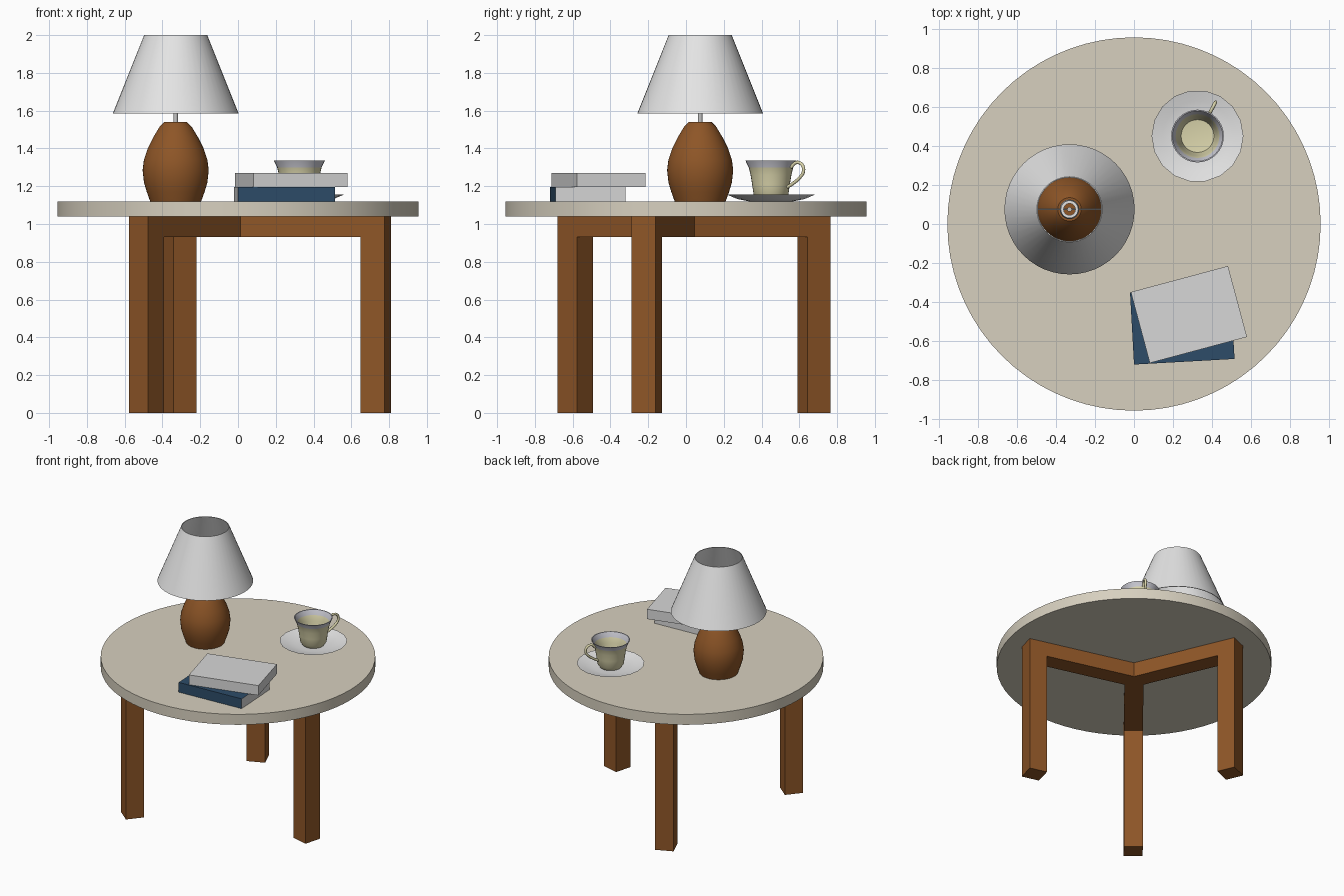
import bpy, bmesh
from math import sin, cos, pi, radians
from mathutils import Matrix, Vector

old = bpy.data.objects.get("Cube")
if old:
    bpy.data.objects.remove(old, do_unlink=True)


def material(name, r, g, b):
    m = bpy.data.materials.new(name)
    m.use_nodes = True
    m.diffuse_color = (r, g, b, 1)
    m.node_tree.nodes["Principled BSDF"].inputs["Base Color"].default_value = (r, g, b, 1)
    return m


stone = material("warm beige", .68, .63, .52)
wood = material("brown wood", .27, .092, .02)
white = material("white", .78, .78, .78)
paper = material("paper grey", .68, .68, .68)
navy = material("navy blue", .026, .072, .14)
cream = material("cream", .72, .68, .42)
band = material("pale lilac grey", .6, .6, .66)
metal = material("metal grey", .55, .55, .55)


def finish(name, bm, mats, smooth=True):
    bmesh.ops.recalc_face_normals(bm, faces=bm.faces[:])
    me = bpy.data.meshes.new(name)
    bm.to_mesh(me)
    bm.free()
    for m in mats:
        me.materials.append(m)
    ob = bpy.data.objects.new(name, me)
    bpy.context.collection.objects.link(ob)
    if smooth:
        bpy.ops.object.select_all(action='DESELECT')
        ob.select_set(True)
        bpy.context.view_layer.objects.active = ob
        bpy.ops.object.shade_smooth_by_angle(angle=radians(35))
    return ob


def lathe(name, profile, centre, mats, sides=48, closed=False):
    """Spin an (r, z) profile around a vertical axis."""
    bm = bmesh.new()
    verts = [bm.verts.new((centre[0] + r, centre[1], z)) for r, z in profile]
    pairs = list(zip(verts, verts[1:]))
    if closed:
        pairs.append((verts[-1], verts[0]))
    edges = [bm.edges.new(p) for p in pairs]
    bmesh.ops.spin(bm, geom=verts + edges, cent=(*centre, 0), axis=(0, 0, 1),
                   angle=2 * pi, steps=sides, use_merge=True)
    bmesh.ops.remove_doubles(bm, verts=bm.verts[:], dist=1e-4)
    return finish(name, bm, mats)


def tube(name, points, radius, mat):
    cu = bpy.data.curves.new(name, 'CURVE')
    cu.dimensions = '3D'
    cu.bevel_depth = radius
    cu.bevel_resolution = 2
    cu.resolution_u = 6
    cu.use_fill_caps = True
    sp = cu.splines.new('BEZIER')
    sp.bezier_points.add(len(points) - 1)
    for bp, p in zip(sp.bezier_points, points):
        bp.co = p
        bp.handle_left_type = bp.handle_right_type = 'AUTO'
    cu.materials.append(mat)
    ob = bpy.data.objects.new(name, cu)
    bpy.context.collection.objects.link(ob)


# Round table top
lathe("table_top", [(0, 1.04), (.955, 1.04), (.955, 1.12), (0, 1.12)], (0, 0), [stone], 72)

# Three legs, each an L-shaped profile of apron beam and post
hub = Vector((-.01, -.01, 0))
for name, angle, reach in (("right_back", 113.3, .814), ("left", -15, .832), ("right_front", 230.5, .813)):
    bm = bmesh.new()
    inner = reach - .132
    outline = [(0, .93), (inner, .93), (inner, 0), (reach, 0), (reach, 1.04), (0, 1.04)]
    face = bm.faces.new([bm.verts.new((r, -.066, z)) for r, z in outline])
    ext = bmesh.ops.extrude_face_region(bm, geom=[face])
    moved = [g for g in ext["geom"] if isinstance(g, bmesh.types.BMVert)]
    bmesh.ops.translate(bm, verts=moved, vec=(0, .132, 0))
    bm.transform(Matrix.Translation(hub) @ Matrix.Rotation(radians(angle), 4, 'Z'))
    finish(name + "_leg", bm, [wood], smooth=False)


# Books: cover on top, bottom and spine, pages on the other sides
def book(name, centre, size, angle, z, mats):
    bm = bmesh.new()
    bmesh.ops.create_cube(bm, size=1)
    for f in bm.faces:
        f.material_index = 1 if f.normal.x ** 2 > .5 or f.normal.y > .5 else 0
    bm.transform(Matrix.Translation((*centre, z + .0375))
                 @ Matrix.Rotation(radians(angle), 4, 'Z')
                 @ Matrix.Diagonal((*size, .075, 1)))
    finish(name, bm, mats, smooth=False)


book("lower_book", (.247, -.52), (.515, .37), 3.2, 1.12, [navy, paper])
book("upper_book", (.281, -.463), (.515, .376), 15, 1.196, [paper, paper])

# Table lamp
lamp = (-.33, .075)
lathe("lamp_base", [(0, 1.12), (.135, 1.12), (.153, 1.17), (.168, 1.22), (.175, 1.285),
                    (.168, 1.34), (.148, 1.4), (.118, 1.46), (.085, 1.515), (.06, 1.54),
                    (0, 1.54)], lamp, [wood])
lathe("lamp_stem", [(0, 1.53), (.012, 1.53), (.012, 1.63), (0, 1.63)], lamp, [metal], 16)
lathe("lamp_socket", [(.03, 1.6), (.05, 1.6), (.045, 1.66), (.03, 1.66)], lamp, [white], 24, True)
tube("shade_support", [(lamp[0] + dx, lamp[1], 1.615) for dx in (-.316, 0, .316)], .004, metal)
lathe("lamp_shade", [(.333, 1.585), (.167, 2), (.162, 2), (.328, 1.585)], lamp, [white], 48, True)

# Saucer
cup_at = (.325, .45)
lathe("saucer", [(0, 1.12), (.12, 1.12), (.18, 1.132), (.235, 1.155), (.18, 1.14),
                 (.12, 1.128), (0, 1.128)], cup_at, [white], 18)

# Cup with a pale band around the rim
cup = lathe("cup", [(0, 1.13), (.075, 1.13), (.092, 1.155), (.1, 1.21), (.108, 1.26),
                    (.118, 1.3), (.135, 1.335), (.129, 1.335), (.112, 1.3), (.102, 1.26),
                    (.094, 1.21), (.084, 1.165), (0, 1.155)], cup_at, [cream, band], 32)
for p in cup.data.polygons:
    p.material_index = int(p.center.z > 1.305)

# Ear-shaped cup handle
a = radians(62)
ear = [(.12, 1.3), (.15, 1.325), (.185, 1.315), (.195, 1.28), (.172, 1.245), (.14, 1.22), (.098, 1.195)]
tube("cup_handle", [(cup_at[0] + r * cos(a), cup_at[1] + r * sin(a), z) for r, z in ear], .009, cream)
